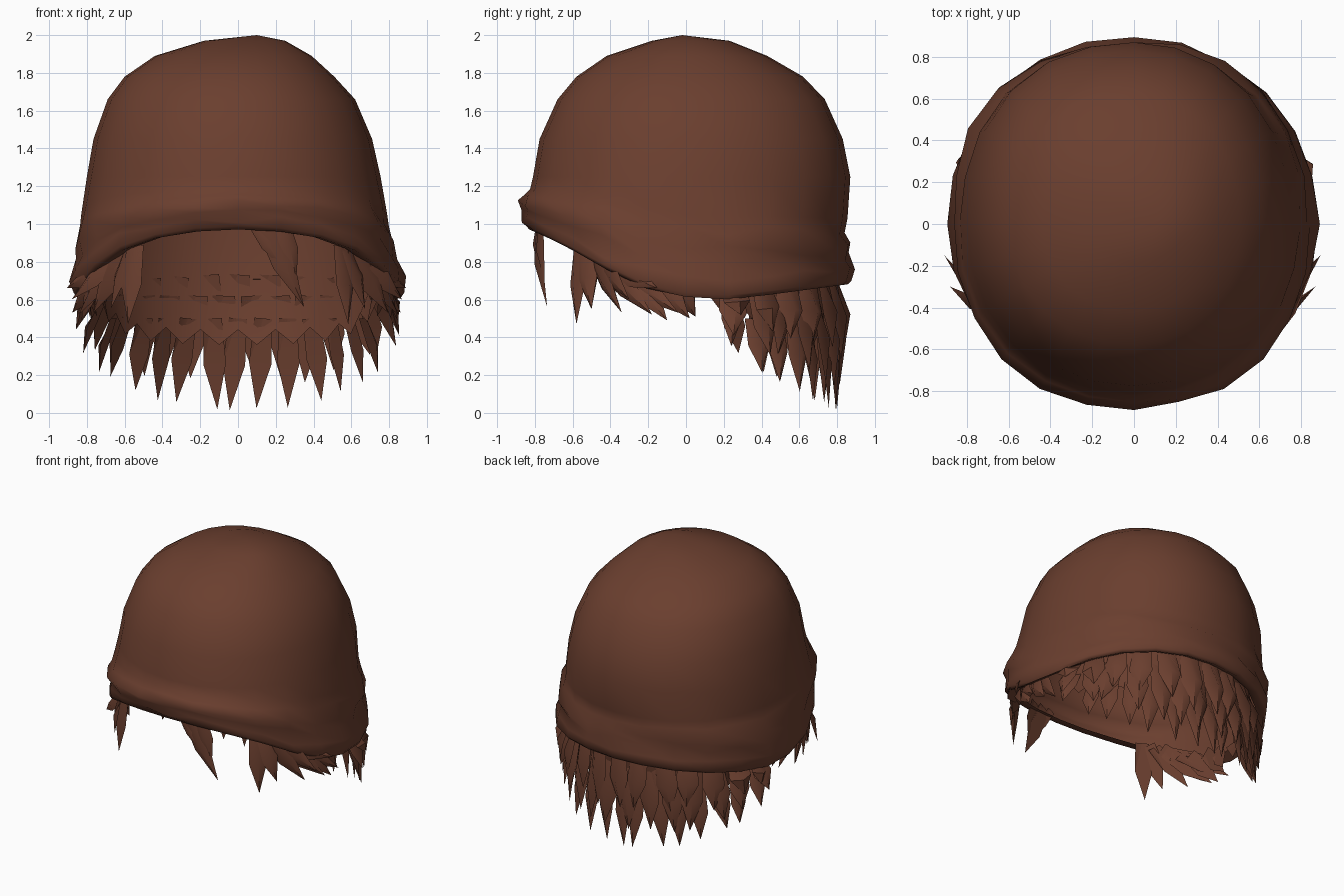
import bpy, bmesh, math, random
from mathutils import Vector

if "Cube" in bpy.data.objects:
    bpy.data.objects.remove(bpy.data.objects["Cube"])

random.seed(11)
brown = bpy.data.materials.new("dark_brown")
brown.diffuse_color = (0.145, 0.049, 0.028, 1)
brown.use_nodes = True
brown.node_tree.nodes["Principled BSDF"].inputs["Base Color"].default_value = brown.diffuse_color
N = 24  # sides of the hat


def lerp_table(table, v):
    if v <= table[0][0]:
        return table[0][1]
    for (a, p), (b, q) in zip(table, table[1:]):
        if v <= b:
            return p + (q - p) * (v - a) / (b - a)
    return table[-1][1]


def finish(name, bm, angle=50):
    mesh = bpy.data.meshes.new(name)
    bm.to_mesh(mesh)
    bm.free()
    mesh.materials.append(brown)
    obj = bpy.data.objects.new(name, mesh)
    bpy.context.collection.objects.link(obj)
    bpy.ops.object.select_all(action='DESELECT')
    obj.select_set(True)
    bpy.context.view_layer.objects.active = obj
    bpy.ops.object.shade_smooth_by_angle(angle=math.radians(angle))
    return obj


def bridge(bm, upper, lower, closed=True):
    n = len(upper)
    for i in range(n if closed else n - 1):
        j = (i + 1) % n
        bm.faces.new((upper[i], lower[i], lower[j], upper[j]))


def hem(y):      # lower edge of the rolled band
    return lerp_table([(-.86, .985), (-.65, .89), (-.3, .69), (-.1, .62),
                       (.25, .60), (.85, .68)], y)


def roll_top(y):  # upper edge of the rolled band
    return lerp_table([(-.86, 1.19), (-.4, 1.13), (0, 1.05), (.85, 1.03)], y)


def oval(a, xl, xr, yf, yb):
    s, c = math.sin(a), -math.cos(a)
    return s * (xr if s > 0 else xl), c * (yb if c > 0 else yf)


def hat_oval(a, *r):
    """Oval slightly fuller on the diagonals, most of all at the back left."""
    x, y = oval(a, *r)
    k = 1 + .018 * math.sin(2 * a) ** 2
    if x < 0 < y:
        k += .02 * math.sin(2 * a) ** 2
    return x * k, y * k


angles = [2 * math.pi * i / N for i in range(N)]

# Hat crown: lopsided oval rings (z, left, right, front, back)
bm = bmesh.new()
rings = [(1.97, .18, .25, .18, .23), (1.89, .44, .39, .42, .43),
         (1.78, .60, .51, .58, .62), (1.66, .69, .62, .68, .735),
         (1.45, .765, .71, .775, .83), (1.25, .80, .755, .81, .87)]
rows = [[bm.verts.new((*hat_oval(a, *r), z)) for a in angles] for z, *r in rings]
apex = bm.verts.new((.10, -.02, 2.0))
for i in range(N):
    bm.faces.new((apex, rows[0][i], rows[0][(i + 1) % N]))

# Rolled band: wrinkled double fold growing out of the crown, tucked under at the hem
# (height share, left, right, front, back)
for t, *r in [(1, .83, .79, .825, .855), (.82, .835, .81, .86, .85),
              (.6, .875, .845, .895, .885), (.42, .855, .835, .875, .865),
              (.2, .88, .875, .865, .89), (.05, .87, .88, .845, .875),
              (0, .855, .865, .83, .855), (.10, .79, .79, .78, .80)]:
    row = []
    for a in angles:
        x, y = hat_oval(a, *r)
        z = hem(y) + t * (roll_top(y) - hem(y))
        if .11 < t < .95:
            k = 1 + .014 * math.sin(4 * a + 7 * t) + random.uniform(-.008, .008)
            x, y, z = x * k, y * min(k, 1.005), z + random.uniform(-.025, .025)
        row.append(bm.verts.new((x, y, z)))
    rows.append(row)
for u, l in zip(rows, rows[1:]):
    bridge(bm, u, l)
finish("hat_with_rolled_band", bm, 80)

# Back hair sheet under the hat, narrowing down to a zigzag edge
bm = bmesh.new()
M = 21
rows = []
for k, r in enumerate((.79, .775, .72)):
    row = []
    for i in range(M):
        a = math.radians(100 + 160 * i / (M - 1))
        x, y = oval(a, r, r, r, r + .02)
        low = lerp_table([(0, .60), (.25, .47), (.5, .39), (.72, .36)], y)
        z = (1.0, .65, low + (.08 if i % 2 == 0 else 0))[k]
        row.append(bm.verts.new((x, y, z)))
    rows.append(row)
for u, l in zip(rows, rows[1:]):
    bridge(bm, u, l, False)
finish("back_hair_sheet", bm)


def strand(bm, root, tip, width, bulge=.02, twist=.25):
    """Pointed lock: two three-sided sections closing to a tip."""
    root, tip = Vector(root), Vector(tip)
    out = Vector((root.x, root.y, 0)).normalized()
    side = out.cross(tip - root).normalized()
    side = (side + out * random.uniform(-twist, twist)).normalized()
    sections = []
    for t, w in ((0, .8), (.5, 1.0)):
        c = root.lerp(tip, t) + out * bulge * t
        sections.append([bm.verts.new(c - side * w * width / 2),
                         bm.verts.new(c + out * width * .3 * t * 2),
                         bm.verts.new(c + side * w * width / 2)])
    bridge(bm, *sections)
    point = bm.verts.new(tip)
    for i in range(3):
        bm.faces.new((sections[1][i], point, sections[1][(i + 1) % 3]))


def back_tip(y):
    return lerp_table([(.2, .36), (.3, .29), (.42, .20), (.6, .10), (.74, .03), (.8, .005)], y)


# Back hair: three overlapping layers of locks, flaring out at the sides
bm = bmesh.new()
for layer, (count, r0, r1, top, lift, w) in enumerate((
        (15, .75, .80, .50, 0, .12), (14, .775, .82, .62, .13, .15),
        (13, .79, .835, .80, .26, .16))):
    for i in range(count):
        a = math.radians(108 + 144 * i / (count - 1))
        b = a + random.uniform(-.07, .07)
        x, y = oval(a, r0, r0, r0, r0)
        flare = r1 + .09 * abs(math.sin(b)) ** 3
        tx, ty = oval(b, flare, flare, r1, r1)
        tz = back_tip(ty) + lift * min(1, .3 + ty) + random.uniform(0, .025 * (1 + layer))
        rz = min(max(top, tz + .28), hem(y) + .06)
        strand(bm, (x, y, rz), (tx, ty, tz), w)
bmesh.ops.recalc_face_normals(bm, faces=bm.faces)
finish("back_hair_locks", bm, 40)

# Side hair: locks by the temples, swept backwards (root y, root z, tip x, y, z)
side_locks = [(-.56, .86, .57, -.58, .47), (-.53, .84, .68, -.50, .55),
              (-.50, .82, .78, -.34, .53), (-.46, .80, .88, -.30, .60),
              (-.44, .78, .83, -.18, .52), (-.40, .75, .89, -.15, .66),
              (-.35, .73, .86, -.04, .53), (-.28, .71, .84, -.10, .49),
              (-.16, .69, .79, .02, .50), (-.06, .68, .74, .05, .51)]
bm = bmesh.new()
for s in (-1, 1):
    for ry, rz, tx, ty, tz in side_locks:
        rx = math.sqrt(.78 ** 2 - ry ** 2)
        strand(bm, (s * rx, ry, rz + .03),
               (s * (tx + random.uniform(-.02, .02)), ty, tz), .12, .01, .5)
bmesh.ops.recalc_face_normals(bm, faces=bm.faces)
finish("side_hair_locks", bm, 40)

# Forehead locks: one long lock with thinner ones beside it
bm = bmesh.new()
strand(bm, (.13, -.79, 1.02), (.35, -.735, .56), .12, .01)
strand(bm, (.23, -.77, 1.02), (.31, -.75, .70), .10, .01)
strand(bm, (.07, -.79, 1.02), (.24, -.78, .76), .07, .01)
bmesh.ops.recalc_face_normals(bm, faces=bm.faces)
finish("forehead_locks", bm, 40)
